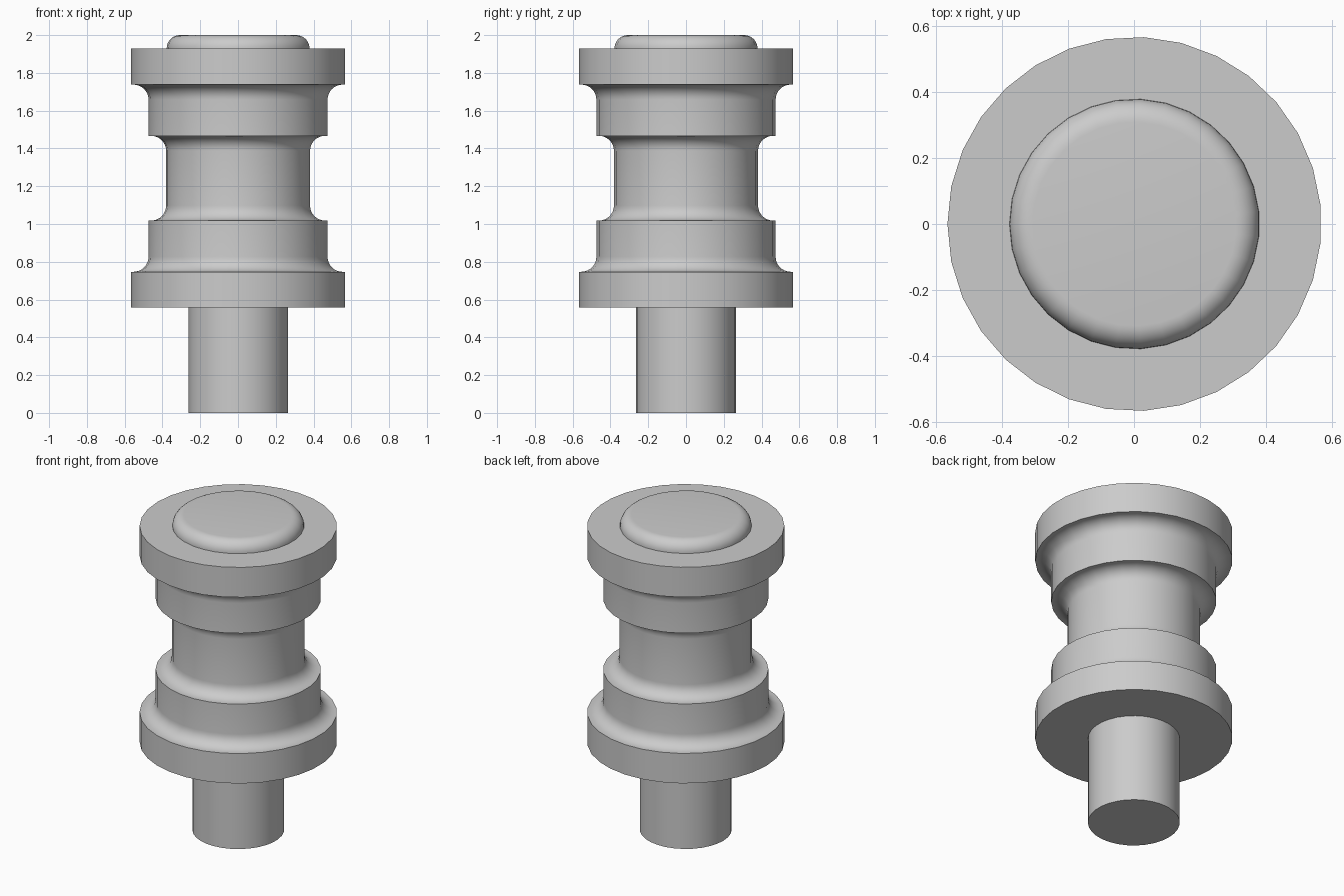
import bpy, bmesh, math

SIDES = 31
SHIFT = 0.0014  # centres the odd-sided outline on x

if "Cube" in bpy.data.objects:
    bpy.data.objects.remove(bpy.data.objects["Cube"], do_unlink=True)

grey = bpy.data.materials.new("plain grey")
grey.use_nodes = True
grey.diffuse_color = (0.6, 0.6, 0.6, 1)
grey.node_tree.nodes["Principled BSDF"].inputs["Base Color"].default_value = (0.6, 0.6, 0.6, 1)


def arc(cr, cz, radius, start, end, steps=8):
    """Profile points on a rounded corner, angles in degrees."""
    angles = [math.radians(start + (end - start) * i / steps) for i in range(steps + 1)]
    return [(cr + radius * math.cos(a), cz + radius * math.sin(a)) for a in angles]


def lathe(name, profile):
    """Turn a (radius, height) profile, bottom to top, into a closed solid."""
    bm = bmesh.new()
    rings = []
    for r, z in profile:
        ring = []
        for i in range(SIDES):
            a = math.pi + math.tau * i / SIDES
            ring.append(bm.verts.new((r * math.cos(a) + SHIFT, r * math.sin(a), z)))
        rings.append(ring)
    for low, high in zip(rings, rings[1:]):
        for i in range(SIDES):
            j = (i + 1) % SIDES
            bm.faces.new((low[i], low[j], high[j], high[i]))
    bm.faces.new(rings[0][::-1])
    bm.faces.new(rings[-1])
    mesh = bpy.data.meshes.new(name)
    bm.to_mesh(mesh)
    bm.free()
    obj = bpy.data.objects.new(name, mesh)
    bpy.context.collection.objects.link(obj)
    mesh.materials.append(grey)
    bpy.ops.object.select_all(action='DESELECT')
    obj.select_set(True)
    bpy.context.view_layer.objects.active = obj
    bpy.ops.object.shade_smooth_by_angle(angle=math.radians(30))
    return obj


FLANGE, STEP, WAIST = 0.567, 0.475, 0.382
MIDDLE = 1.2425
F = 0.08  # fillet radius

# Lower half of the spool: flange, fillet, step, fillet, waist
lower = [(FLANGE, 0.557), (FLANGE, 0.747)]
lower += arc(STEP + F, 0.747 + F, F, 270, 180)
lower += [(STEP, 1.018)]
lower += arc(WAIST + F, 1.018 + F, F, 270, 180)
# Upper half mirrors the lower one
upper = [(r, 2 * MIDDLE - z) for r, z in reversed(lower)]
lathe("spool_body", lower + upper)

# Plain round stem below the spool
lathe("stem", [(0.264, 0), (0.264, 0.58)])

# Rounded cap on top
lathe("top_cap", [(0.379, 1.9)] + arc(0.309, 1.93, 0.07, 0, 90))
